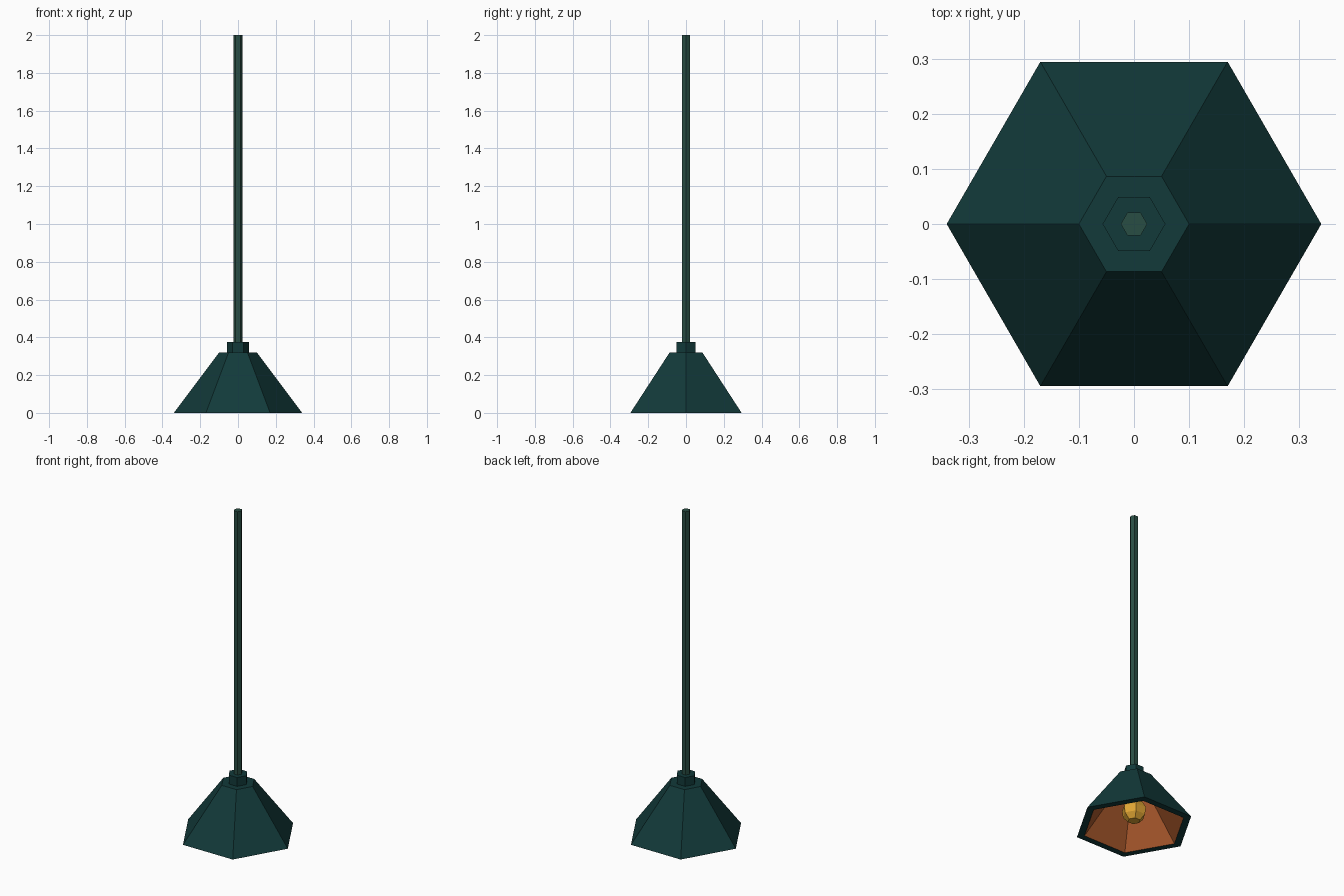
import bpy, bmesh, math

if "Cube" in bpy.data.objects:
    bpy.data.objects.remove(bpy.data.objects["Cube"])

SIDES = 6


def material(name, rgb):
    m = bpy.data.materials.new(name)
    m.diffuse_color = (*rgb, 1.0)
    m.use_nodes = True
    m.node_tree.nodes["Principled BSDF"].inputs["Base Color"].default_value = m.diffuse_color
    return m


teal = material("dark teal enamel", (0.006, 0.042, 0.042))
rod_green = material("grey green metal", (0.022, 0.075, 0.056))
copper = material("copper lining", (0.42, 0.105, 0.026))
gold = material("warm gold glass", (0.75, 0.38, 0.035))


def lathe(name, profile, mats, lining_from=None, sides=SIDES):
    """Faceted turned solid from (radius, z) points, capped at both ends.
    Bands from index lining_from on (and the end cap) use the second material."""
    bm = bmesh.new()
    rings = [[bm.verts.new((r * math.cos(math.tau * i / sides),
                            r * math.sin(math.tau * i / sides), z))
              for i in range(sides)] for r, z in profile]
    for k in range(len(rings) - 1):
        a, b = rings[k], rings[k + 1]
        for i in range(sides):
            j = (i + 1) % sides
            f = bm.faces.new((a[i], a[j], b[j], b[i]))
            f.material_index = int(lining_from is not None and k >= lining_from)
    bm.faces.new(rings[0])
    cap = bm.faces.new(rings[-1])
    cap.material_index = int(lining_from is not None)
    bmesh.ops.recalc_face_normals(bm, faces=bm.faces)
    mesh = bpy.data.meshes.new(name)
    bm.to_mesh(mesh)
    bm.free()
    for m in mats:
        mesh.materials.append(m)
    obj = bpy.data.objects.new(name, mesh)
    bpy.context.collection.objects.link(obj)
    return obj


# Hollow shade: top plate, outer slope, flat rim, copper inside
lathe("shade", [(0.10, 0.32), (0.34, 0.0), (0.295, 0.0), (0.085, 0.28)],
      [teal, copper], lining_from=2)

# Collar and hanging rod
lathe("collar", [(0.057, 0.315), (0.057, 0.375)], [teal])
lathe("rod", [(0.024, 0.37), (0.024, 2.0)], [rod_green])

# Bulb with its socket under the shade ceiling
lathe("socket", [(0.032, 0.15), (0.032, 0.285)], [teal])
R, CZ = 0.072, 0.10
bulb_profile = [(R * math.sin(t), CZ - R * math.cos(t))
                for t in (math.radians(a) for a in (30, 65, 100, 135, 155))]
lathe("bulb", bulb_profile, [gold])
